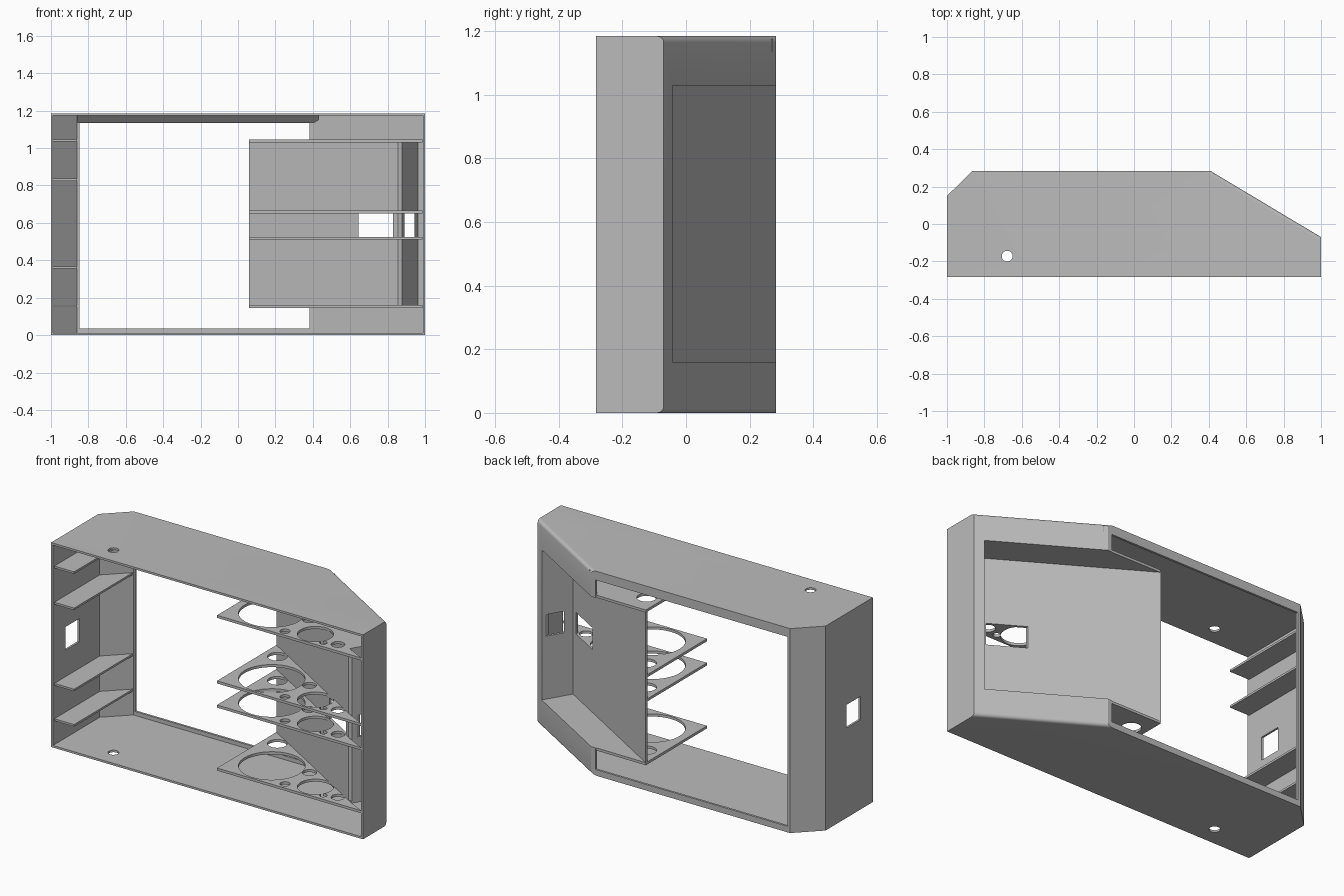
import bpy, bmesh, math
from mathutils import Vector

cube = bpy.data.objects.get("Cube")
if cube:
    bpy.data.objects.remove(cube, do_unlink=True)

grey = bpy.data.materials.new("plain grey")
grey.use_nodes = True
COLOUR = (0.5, 0.5, 0.5, 1)
grey.diffuse_color = COLOUR
grey.node_tree.nodes["Principled BSDF"].inputs["Base Color"].default_value = COLOUR


def prism(name, pts, z0, z1):
    """Extrude a plan outline (x, y) from z0 to z1."""
    bm = bmesh.new()
    face = bm.faces.new([bm.verts.new((p[0], p[1], z0)) for p in pts])
    top = bmesh.ops.extrude_face_region(bm, geom=[face])["geom"]
    bmesh.ops.translate(bm, vec=(0, 0, z1 - z0),
                        verts=[g for g in top if isinstance(g, bmesh.types.BMVert)])
    bmesh.ops.recalc_face_normals(bm, faces=bm.faces)
    mesh = bpy.data.meshes.new(name)
    bm.to_mesh(mesh)
    bm.free()
    mesh.materials.append(grey)
    obj = bpy.data.objects.new(name, mesh)
    bpy.context.collection.objects.link(obj)
    return obj


def box(name, x0, x1, y0, y1, z0, z1):
    return prism(name, [(x0, y0), (x1, y0), (x1, y1), (x0, y1)], z0, z1)


def disc(x, y, r, z0, z1):
    ring = [(x + r * math.cos(i * math.tau / 48), y + r * math.sin(i * math.tau / 48))
            for i in range(48)]
    return prism("hole_cutter", ring, z0, z1)


def cut(obj, *cutters):
    """Subtract each cutter and throw it away."""
    for c in cutters:
        c.hide_render = True
        mod = obj.modifiers.new("cut", 'BOOLEAN')
        mod.operation, mod.solver, mod.object = 'DIFFERENCE', 'EXACT', c
        bpy.context.view_layer.objects.active = obj
        bpy.ops.object.modifier_apply(modifier=mod.name)
        bpy.data.objects.remove(c, do_unlink=True)


H = 1.185
# Slanted wall frame: u runs along the wall, n points outwards
S, E = Vector((0.41, 0.283)), Vector((1, -0.07))
u = (E - S).normalized()
n = Vector((-u.y, u.x))
T = 0.015                                   # sheet thickness
rim = S + u * ((0.955 - S.x) / u.x)         # outer end of the recess
A = Vector((0.06, 0.283))                   # inner end of the recess panel
depth = -(A - S).dot(n)
C = rim - n * depth                         # recess corner

# Outer case with rounded slanted edges
case = prism("case", [(-1, -0.283), (1, -0.283), E, S, (-0.865, 0.283), (-1, 0.15)], 0, H)
bm = bmesh.new()
bm.from_mesh(case.data)
slant = [e for e in bm.edges if abs(e.verts[0].co.z - e.verts[1].co.z) < 1e-4
         and all(v.co.x > 0.4 and v.co.y > -0.1 for v in e.verts)]
bmesh.ops.bevel(bm, geom=slant, offset=0.02, segments=5, profile=0.5, affect='EDGES')
bm.to_mesh(case.data)
bm.free()

# Hollow, back opening, recess mouth, cable window and screw holes
W = 0.012
cut(case,
    prism("cavity", [(-1 + W, -0.4), (1 - W, -0.4), (1 - W, E.y - 0.007), (S.x - 0.004, 0.27),
                     (-0.86, 0.27), (-1 + W, 0.145)], W, H - W),
    box("back_opening", -0.848, 0.382, 0.2, 0.4, 0.035, 1.133),
    prism("recess_mouth", [rim + n * 0.1, rim - n * 0.05, (0.36, 0.22), (0.36, 0.4)], 0.16, 1.03),
    box("side_window", -1.1, -0.95, -0.17, -0.04, 0.52, 0.655),
    disc(-0.678, -0.172, 0.029, -0.1, H + 0.1))

# Sloped stiffener under the top rear edge
stiffener = prism("top_rear_stiffener", [(0.272, 1.134), (0.272, 1.175), (0.232, 1.175)], -0.86, 0.43)
for v in stiffener.data.vertices:
    y, z, x = v.co
    v.co = (x, y, z)

# Recess: slanted panel with a side return, and two windows
panel = prism("recess_panel", [A, C, rim, rim + u * T, C + u * T, C - n * T,
                               (A.x, A.y - T / n.y)], 0.155, 1.035)
cut(panel,
    box("panel_window", 0.645, 0.83, -0.35, 0.1, 0.525, 0.65),
    box("return_window", 0.89, 0.945, -0.35, 0.0, 0.525, 0.65))

# Drilled shelves: the outer two also close the recess
HOLES = [(0.28, -0.09, 0.175), (0.617, -0.172, 0.095), (0.146, 0.152, 0.052), (0.49, -0.045, 0.037),
         (0.466, -0.235, 0.027), (0.712, -0.235, 0.02), (0.788, -0.21, 0.036)]
inner = [(0.06, -0.278), (0.986, -0.278), C + u * T * 0.5 - n * T, (0.06, 0.27)]
outer = [(0.06, -0.278), (0.986, -0.278), C + u * T - n * T, rim + u * T - n * 0.004,
         S - n * 0.004, (0.06, 0.282)]
for name, z, plan in [("bottom_shelf", 0.145, outer), ("lower_middle_shelf", 0.51, inner),
                      ("upper_middle_shelf", 0.65, inner), ("top_shelf", 1.03, outer)]:
    shelf = prism(name, plan, z, z + T)
    cut(shelf, *[disc(x, y, r, z - 0.05, z + 0.05) for x, y, r in HOLES])

# Narrow ledges on the opposite side
for i, z in enumerate((0.15, 0.355, 0.825, 1.035)):
    prism(f"side_ledge_{i + 1}", [(-0.99, -0.27), (-0.862, -0.27), (-0.862, 0.275), (-0.99, 0.148)],
          z, z + 0.012)

# Smooth the round edges only
bpy.ops.object.select_all(action='DESELECT')
for obj in bpy.context.scene.objects:
    if obj.type == 'MESH':
        obj.select_set(True)
        bpy.context.view_layer.objects.active = obj
bpy.ops.object.shade_smooth_by_angle(angle=math.radians(25))
